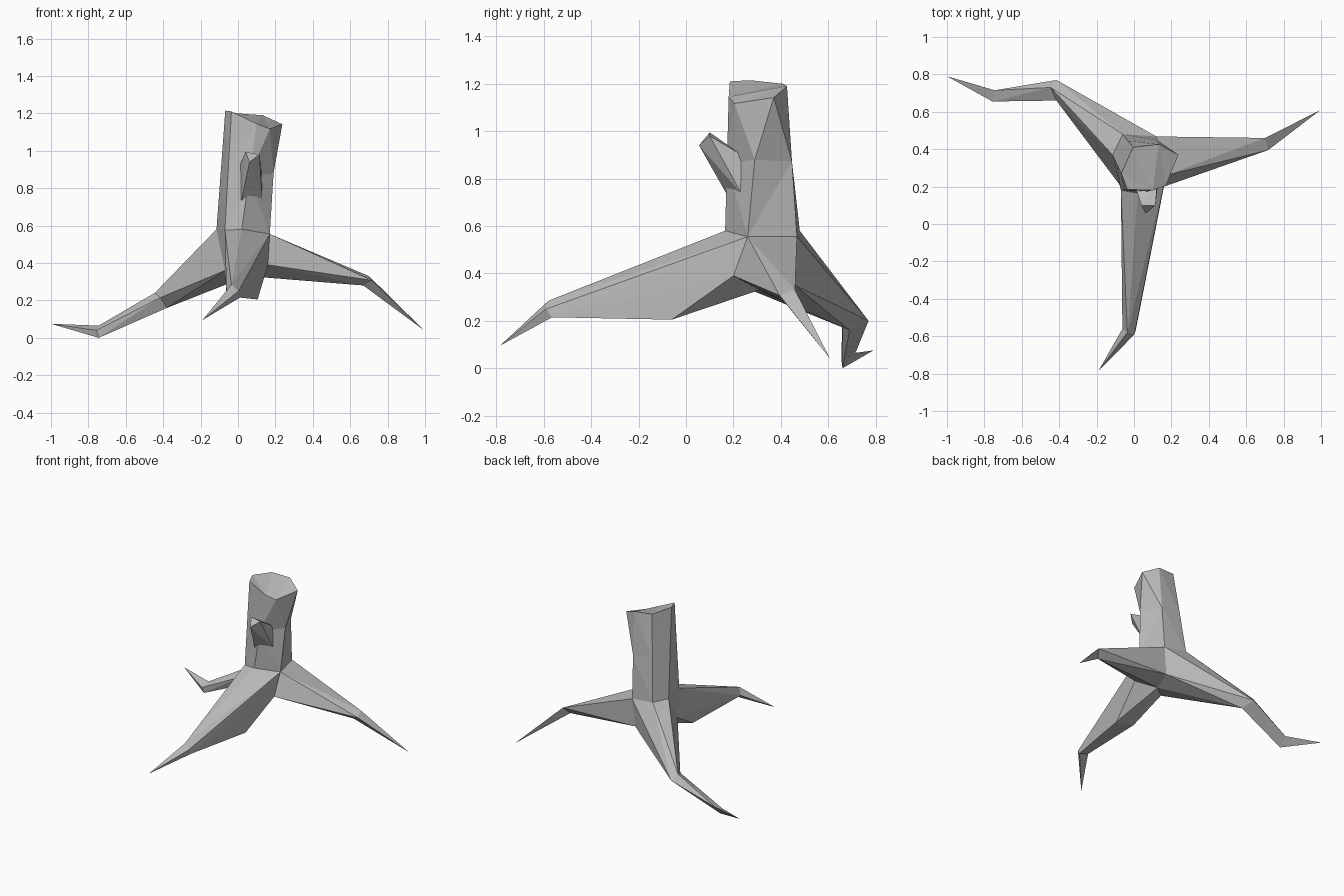
import bpy, bmesh
from mathutils import Vector

cube = bpy.data.objects.get("Cube")
if cube:
    bpy.data.objects.remove(cube, do_unlink=True)

grey = bpy.data.materials.new("bark_grey")
grey.use_nodes = True
tone = (0.5, 0.5, 0.5, 1)
grey.diffuse_color = tone
grey.node_tree.nodes["Principled BSDF"].inputs["Base Color"].default_value = tone


def finish(name, bm):
    """Turn a bmesh into a flat-shaded object."""
    bmesh.ops.recalc_face_normals(bm, faces=bm.faces)
    mesh = bpy.data.meshes.new(name)
    bm.to_mesh(mesh)
    bm.free()
    mesh.materials.append(grey)
    obj = bpy.data.objects.new(name, mesh)
    bpy.context.collection.objects.link(obj)


def limb(name, *sections):
    """Chain of convex segments, each spanning two neighbouring sections."""
    bm = bmesh.new()
    for start, end in zip(sections, sections[1:]):
        verts = [bm.verts.new(p) for p in start + end]
        hull = bmesh.ops.convex_hull(bm, input=verts)
        spare = {v for v in hull["geom_interior"] if isinstance(v, bmesh.types.BMVert)}
        bmesh.ops.delete(bm, geom=list(spare), context='VERTS')
    finish(name, bm)


def loft(name, rings):
    """Skin rings of equal count, cap both ends and merge doubled points."""
    bm = bmesh.new()
    rows = [[bm.verts.new(p) for p in ring] for ring in rings]
    n = len(rows[0])
    for low, high in zip(rows, rows[1:]):
        for i in range(n):
            j = (i + 1) % n
            bm.faces.new((low[i], low[j], high[j], high[i]))
    bm.faces.new(rows[0])
    bm.faces.new(rows[-1])
    bmesh.ops.remove_doubles(bm, verts=bm.verts, dist=0.0005)
    bmesh.ops.triangulate(bm, faces=[f for f in bm.faces if len(f.verts) > 3])
    finish(name, bm)


# Shared points: waist of the trunk, and the crotches between the roots
front_l, front_r = (-.07, .18, .575), (.02, .165, .58)
side_r, back_r = (.17, .26, .555), (.12, .468, .555)
back_l, side_l = (-.06, .48, .58), (-.115, .37, .58)
crotch_front_r, crotch_back = (.16, .2, .39), (.1, .46, .35)
crotch_front_l, underside = (-.07, .2, .36), (.05, .31, .33)

# Trunk with a slanted cut top and a hollow on one side
waist = [front_l, front_r, side_r, side_r, back_r, back_l, side_l]
top = [(-.035, .185, 1.21), (.1, .18, 1.145), (.17, .205, 1.117), (.237, .37, 1.142),
       (.133, .426, 1.19), (-.005, .41, 1.2), (-.068, .27, 1.215)]
middle = [Vector(a).lerp(Vector(b), .5) for a, b in zip(waist, top)]
middle[2] = middle[3] = Vector((.19, .29, .88))
loft("trunk", [waist, middle, top])

# Root crown under the trunk
limb("root_crown", waist[:3] + waist[4:],
     [crotch_front_r, crotch_back, crotch_front_l, underside])

# Front root with a bulging underside
limb("front_root",
     [front_l, front_r, side_r, crotch_front_r, crotch_front_l, underside,
      (.105, -.06, .205), (-.03, -.04, .22)],
     [(-.035, -.58, .285), (.003, -.59, .25), (.01, -.565, .215), (-.062, -.56, .235)],
     [(-.19, -.785, .095)])

# Left root
limb("left_root",
     [side_r, back_r, crotch_front_r, crotch_back, underside],
     [(.7, .46, .33), (.717, .395, .307), (.67, .415, .28)],
     [(.995, .608, .04)])

# Right root with two bends
limb("right_root",
     [back_r, back_l, side_l, crotch_front_l, crotch_back, underside],
     [(-.415, .77, .2), (-.445, .73, .24), (-.415, .66, .215), (-.38, .69, .16)],
     [(-.745, .715, .065), (-.757, .655, .04), (-.745, .66, 0)],
     [(-1, .79, .075)])

# Broken branch stub
limb("branch_stub",
     [(.01, .19, .92), (.015, .18, .72), (.13, .235, .735), (.125, .235, .9)],
     [(.04, .1, .995), (.115, .1, .98), (.062, .055, .94)])
